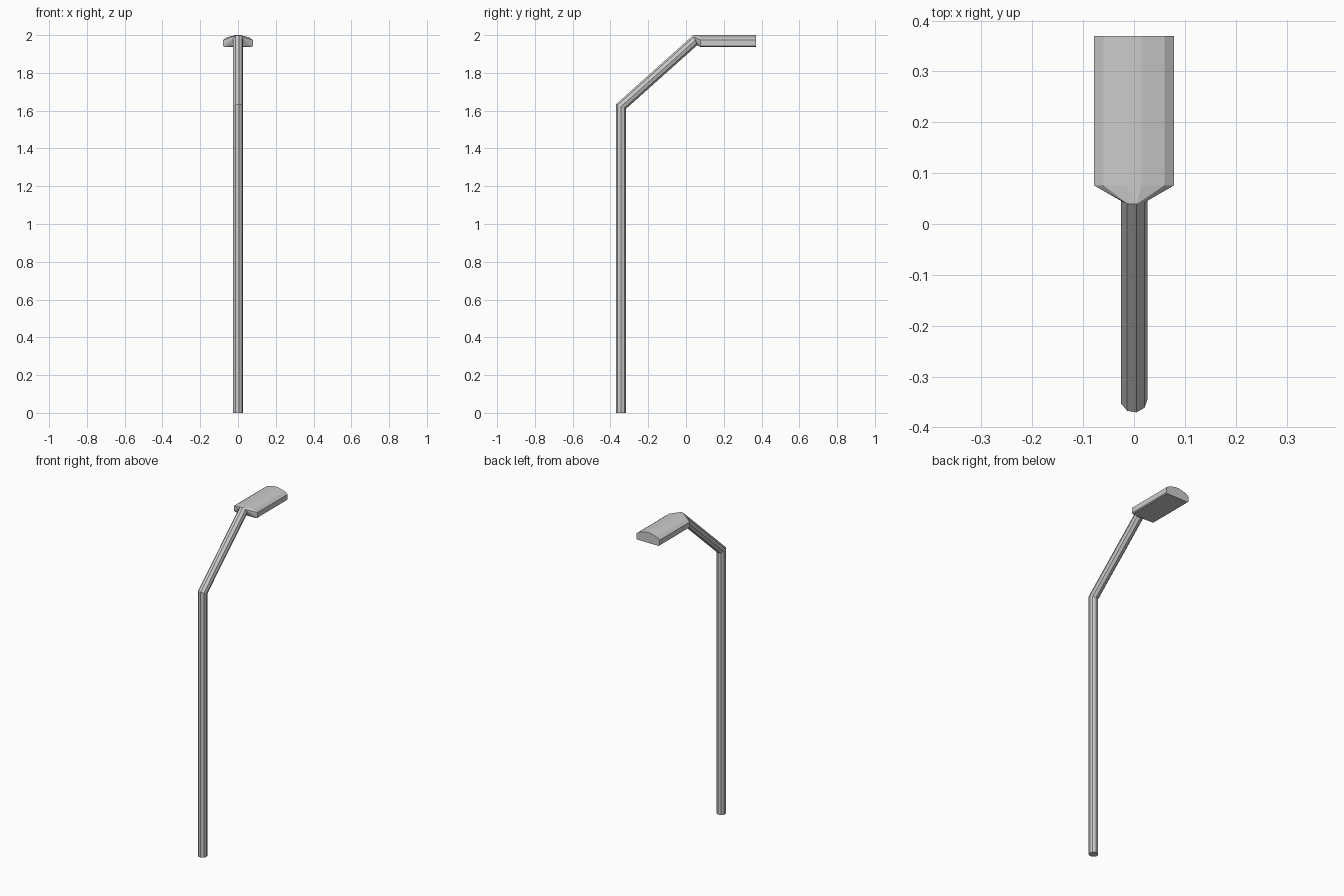
import bpy, bmesh
from math import cos, sin, tau
from mathutils import Vector

if "Cube" in bpy.data.objects:
    bpy.data.objects.remove(bpy.data.objects["Cube"])

SIDES, RADIUS = 9, 0.027


def finish(bm, name):
    bmesh.ops.recalc_face_normals(bm, faces=bm.faces)
    mesh = bpy.data.meshes.new(name)
    bm.to_mesh(mesh)
    bm.free()
    obj = bpy.data.objects.new(name, mesh)
    bpy.context.collection.objects.link(obj)
    return obj


def sweep_rings(path):
    """Mitred rings along a bent path that starts vertically."""
    pts = [Vector(p) for p in path]
    ring = [pts[0] + Vector((RADIUS * cos(tau * i / SIDES), RADIUS * sin(tau * i / SIDES), 0))
            for i in range(SIDES)]
    rings = [ring]
    for i in range(1, len(pts)):
        along = (pts[i] - pts[i - 1]).normalized()
        after = (pts[i + 1] - pts[i]).normalized() if i + 1 < len(pts) else along
        n = along + after
        ring = [p + along * ((pts[i] - p).dot(n) / along.dot(n)) for p in ring]
        rings.append(ring)
    return rings


# Bent pole: upright, slanted arm, short horizontal end inside the head
rings = sweep_rings([(0, -0.344, 0), (0, -0.344, 1.622), (0, 0.049, 1.973), (0, 0.07, 1.973)])
bm = bmesh.new()
loops = [[bm.verts.new(p) for p in r] for r in rings]
for a, b in zip(loops, loops[1:]):
    for i in range(SIDES):
        j = (i + 1) % SIDES
        bm.faces.new((a[i], a[j], b[j], b[i]))
bm.faces.new(loops[0])
bm.faces.new(loops[-1])
finish(bm, "lamp_pole")

# Lamp head: domed profile extruded along y
half = [(0.073, 1.937), (0.079, 1.942), (0.079, 1.974), (0.06, 1.988), (0.015, 2.0)]
profile = half + [(-x, z) for x, z in reversed(half)]
bm = bmesh.new()
face = bm.faces.new([bm.verts.new((x, 0.076, z)) for x, z in profile])
ext = bmesh.ops.extrude_face_region(bm, geom=[face], use_keep_orig=True)
bmesh.ops.translate(bm, vec=(0, 0.294, 0),
                    verts=[v for v in ext["geom"] if isinstance(v, bmesh.types.BMVert)])
finish(bm, "lamp_head")

# Neck flaring from the arm end to the head
bm = bmesh.new()
for p in rings[2]:
    bm.verts.new(p)
for x, z in profile:
    bm.verts.new((x, 0.076, z))
bmesh.ops.convex_hull(bm, input=bm.verts)
finish(bm, "lamp_neck")
